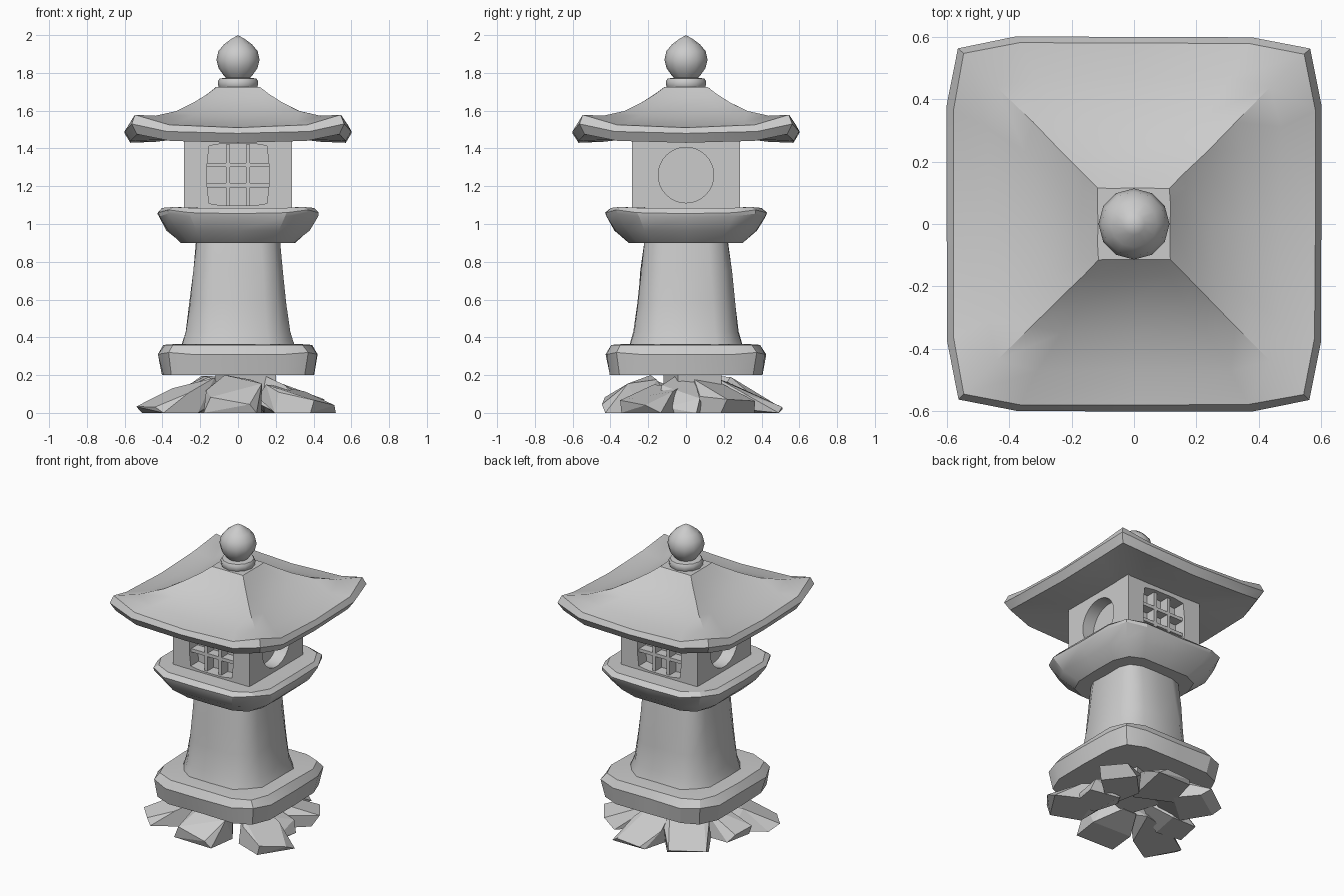
import bpy, bmesh, math, random
from mathutils import Vector, Matrix

if "Cube" in bpy.data.objects:
    bpy.data.objects.remove(bpy.data.objects["Cube"])

random.seed(4)


def finish(name, bm, angle=None):
    bmesh.ops.recalc_face_normals(bm, faces=bm.faces)
    me = bpy.data.meshes.new(name)
    bm.to_mesh(me)
    bm.free()
    ob = bpy.data.objects.new(name, me)
    bpy.context.collection.objects.link(ob)
    if angle:
        bpy.ops.object.select_all(action='DESELECT')
        ob.select_set(True)
        bpy.context.view_layer.objects.active = ob
        bpy.ops.object.shade_smooth_by_angle(angle=math.radians(angle))
    return ob


def loft(bm, rings):
    """Skin a stack of equal point rings and cap both ends."""
    vs = [[bm.verts.new(p) for p in r] for r in rings]
    n = len(vs[0])
    for a, b in zip(vs, vs[1:]):
        for i in range(n):
            bm.faces.new((a[i], a[(i + 1) % n], b[(i + 1) % n], b[i]))
    bm.faces.new(vs[0])
    bm.faces.new(vs[-1])
    return vs


def square_ring(h, c, k, zm, zc=None, zk=None, jit=0.0):
    """Square with soft corners: half width, side break, corner position, heights."""
    zc = zm if zc is None else zc
    zk = zm if zk is None else zk
    quarter = [(0, -h, zm), (c * h, -h, zc), (k * h, -k * h, zk), (h, -c * h, zc)]
    pts = []
    for q in range(4):
        m = Matrix.Rotation(q * math.pi / 2, 3, 'Z')
        for p in quarter:
            d = Vector((random.uniform(-jit, jit), random.uniform(-jit, jit), 0))
            pts.append(m @ Vector(p) + d)
    return pts


def stone(name, specs, angle=30, jit=0.0):
    bm = bmesh.new()
    loft(bm, [square_ring(*s, jit=jit) for s in specs])
    return finish(name, bm, angle)


def lathe(name, profile, n=12, angle=45):
    bm = bmesh.new()
    loft(bm, [[(r * math.cos(2 * math.pi * i / n), r * math.sin(2 * math.pi * i / n), z)
               for i in range(n)] for r, z in profile])
    bmesh.ops.remove_doubles(bm, verts=bm.verts, dist=0.0005)
    return finish(name, bm, angle)


def box(bm, size, loc, turn=0):
    m = Matrix.Rotation(turn, 4, 'Z') @ Matrix.Translation(loc) @ Matrix.Diagonal((*size, 1))
    bmesh.ops.create_cube(bm, size=1, matrix=m)


# foundation rocks: sloping convex wedges (angle, reach, half width, height) round the centre
WEDGE = [(.22, .35, .35), (.38, .5, 1.0), (.62, .85, .72), (.5, .85, 0), (.93, .85, 0), (1.0, .6, .3)]
ROCKS = [(-94, .44, .15, .19), (-30, .55, .14, .17), (-148, .58, .14, .17), (35, .50, .13, .16),
         (79, .53, .14, .16), (125, .52, .16, .18), (176, .44, .11, .17), (-4, .39, .12, .19)]
for i, (a, length, width, top) in enumerate(ROCKS):
    bm = bmesh.new()
    rot = Matrix.Rotation(math.radians(a), 3, 'Z')
    for r, w, z in WEDGE:
        for s in (-1, 1):
            j = [random.uniform(-.03, .03) for _ in range(3)]
            zz = 0 if z == 0 else min(.2, max(.015, z * top + j[2]))
            bm.verts.new(rot @ Vector((min(length, r * length + j[0]), s * w * width + j[1], zz)))
    out = bmesh.ops.convex_hull(bm, input=bm.verts)
    junk = {v for v in out["geom_interior"] + out["geom_unused"] if isinstance(v, bmesh.types.BMVert)}
    bmesh.ops.delete(bm, geom=list(junk), context='VERTS')
    bmesh.ops.dissolve_limit(bm, angle_limit=math.radians(14), verts=bm.verts, edges=bm.edges)
    finish(f"rock_{i + 1}", bm)
bm = bmesh.new()
box(bm, (.26, .24, .14), (.05, .02, .135), .3)
finish("rock_centre", bm)

# base slab, column and bowl-shaped platform
stone("base_slab", [(.40, .6, .88, .20), (.42, .6, .88, .31, .31, .32),
                    (.39, .6, .88, .36), (.32, .6, .86, .365)], 25, .006)
stone("column", [(.30, .55, .80, .35), (.275, .55, .80, .43), (.257, .55, .82, .58),
                 (.24, .55, .84, .75), (.22, .55, .86, .91)], 60, .004)
stone("platform", [(.30, .55, .86, .90), (.375, .58, .86, .965, .965, .975),
                   (.42, .6, .87, 1.035, 1.04, 1.055), (.425, .6, .87, 1.055, 1.06, 1.075),
                   (.40, .6, .87, 1.085, 1.085, 1.09), (.30, .6, .9, 1.085)], 25, .005)

# lamp house: block with two window and two round recesses
H, Z0 = .285, 1.259
bm = bmesh.new()
box(bm, (2 * H, 2 * H, .42), (0, 0, 1.27))
lamp = finish("lamp_house", bm)
barrel = [(.153, .155), (.163, .06), (.163, -.06), (.153, -.15),
          (.08, -.162), (-.08, -.162), (-.153, -.15), (-.163, -.06),
          (-.163, .06), (-.153, .155), (-.08, .167), (.08, .167)]
circle = [(.147 * math.cos(t * math.pi / 16), .147 * math.sin(t * math.pi / 16)) for t in range(32)]
bm = bmesh.new()
for q in range(4):
    m = Matrix.Rotation(q * math.pi / 2, 3, 'Z')
    shape = circle if q % 2 else barrel
    loft(bm, [[m @ Vector((u, y, Z0 + v)) for u, v in shape] for y in (-.4, -.2)])
cutter = finish("recess_cutter", bm)
cutter.hide_render = True
mod = lamp.modifiers.new("recesses", 'BOOLEAN')
mod.operation = 'DIFFERENCE'
mod.solver = 'EXACT'
mod.object = cutter
bpy.ops.object.select_all(action='DESELECT')
lamp.select_set(True)
bpy.context.view_layer.objects.active = lamp
bpy.ops.object.modifier_apply(modifier=mod.name)
bpy.data.objects.remove(cutter)
bpy.ops.object.shade_smooth_by_angle(angle=math.radians(25))

# window lattice, set back a little, front and back
for name, turn in (("front_lattice", 0), ("back_lattice", math.pi)):
    bm = bmesh.new()
    for s in (-1, 1):
        box(bm, (.022, .07, .325), (s * .053, -.232, Z0), turn)
        box(bm, (.328, .07, .022), (0, -.231, Z0 + s * .054), turn)
    finish(name, bm)

# roof: concave top with soft hips and lifted corners, bevelled eave
stone("roof", [
    (.27, .6, .97, 1.455),
    (.44, .62, .95, 1.435, 1.445, 1.475),
    (.57, .63, .94, 1.43, 1.44, 1.475),
    (.60, .63, .94, 1.48, 1.49, 1.53),
    (.58, .63, .94, 1.51, 1.525, 1.578),
    (.47, .66, .93, 1.523, 1.54, 1.573),
    (.35, .66, .93, 1.56, 1.575, 1.598),
    (.25, .66, .94, 1.61, 1.62, 1.643),
    (.17, .66, .96, 1.67, 1.675, 1.688),
    (.115, .6, 1.0, 1.725)], 40, .002)

# finial
lathe("finial_collar", [(.09, 1.71), (.104, 1.728), (.107, 1.755), (.098, 1.77), (.06, 1.775)], 12, 40)
lathe("finial_bud", [(.05, 1.76), (.078, 1.79), (.103, 1.825), (.114, 1.87), (.104, 1.915),
                     (.075, 1.95), (.035, 1.98), (0, 2.0)])
